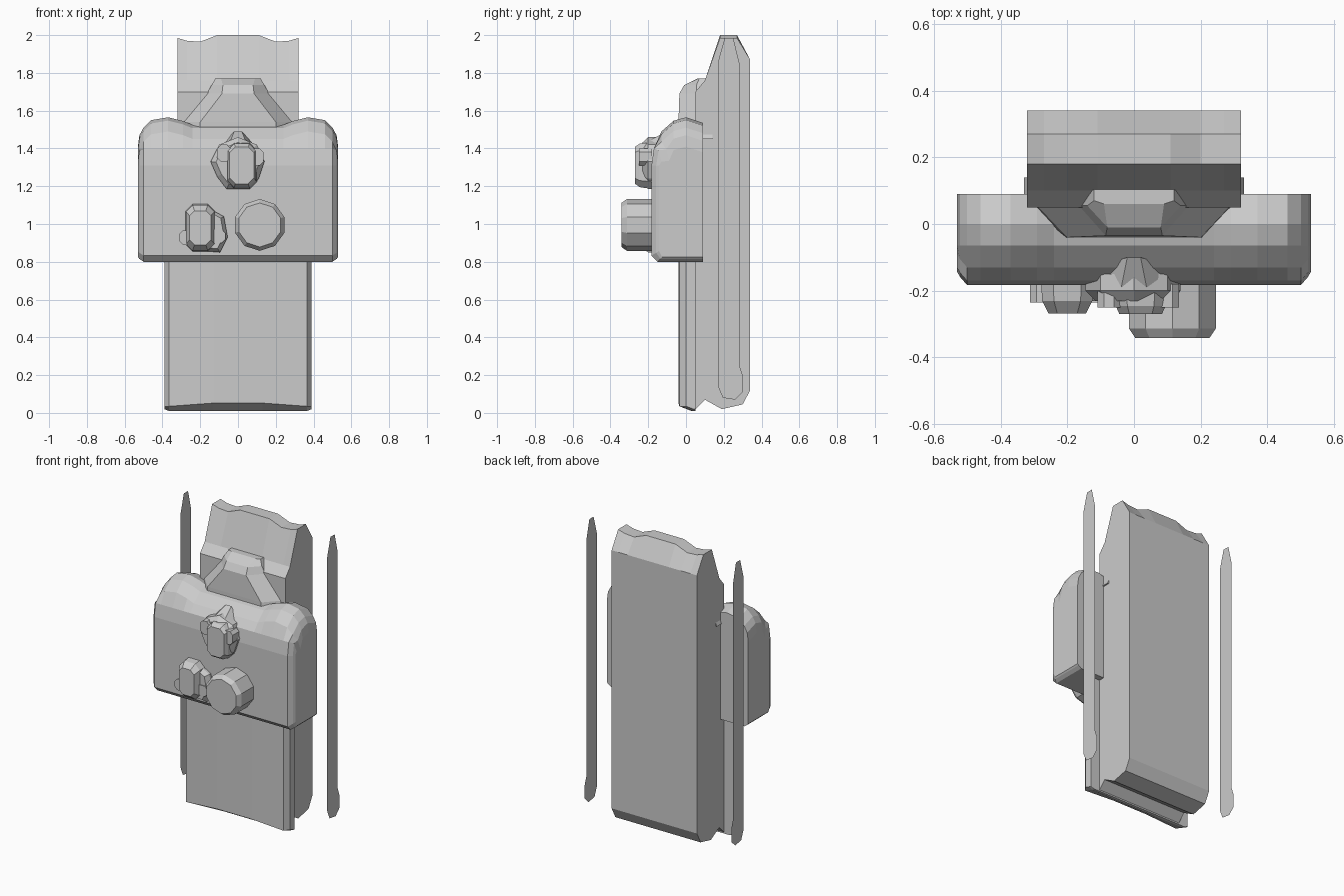
import bpy, bmesh, math

if "Cube" in bpy.data.objects:
    bpy.data.objects.remove(bpy.data.objects["Cube"])


def loft(name, rings, cap=True):
    """Skin a list of equal-length closed rings; flat shaded."""
    bm = bmesh.new()
    vs = [[bm.verts.new(p) for p in r] for r in rings]
    n = len(vs[0])
    for a, b in zip(vs, vs[1:]):
        for i in range(n):
            j = (i + 1) % n
            bm.faces.new((a[i], a[j], b[j], b[i]))
    if cap:
        bm.faces.new(vs[0][::-1])
        bm.faces.new(vs[-1])
    bmesh.ops.recalc_face_normals(bm, faces=bm.faces)
    me = bpy.data.meshes.new(name)
    bm.to_mesh(me)
    bm.free()
    ob = bpy.data.objects.new(name, me)
    bpy.context.collection.objects.link(ob)
    return ob


def mirror_stations(st):
    """Right-hand stations (x, ...) from outside inward, plus left copies."""
    return st + [(-s[0],) + s[1:] for s in reversed(st)]


def front_part(name, outline, layers, c=(0, 0)):
    """Outline in x,z, pushed forward in layers of (y, scale) about c."""
    return loft(name, [[(c[0] + x * s, y, c[1] + z * s) for x, z in outline]
                       for y, s in layers])


def chamfer_rect(x0, x1, z0, z1, c):
    return [(x0 + c, z0), (x1 - c, z0), (x1, z0 + c), (x1, z1 - c),
            (x1 - c, z1), (x0 + c, z1), (x0, z1 - c), (x0, z0 + c)]


# Tall back body: side profile with a wavy top edge
rings = []
for x, zt in mirror_stations([(.32, 1.985), (.27, 1.97), (.2, 1.965), (.11, 2.0)]):
    rings.append([(x, y, z) for y, z in [
        (.05, .02), (.10, .07), (.19, .02), (.30, .045), (.34, .12),
        (.34, 1.87), (.27, zt), (.18, zt), (.10, 1.76), (.05, 1.7)]])
loft("back_body", rings)

# Front plate with chamfered sides and a sloped bottom edge
rings = []
for x, yf, zf, zb in mirror_stations([(.39, 0, .035, .02), (.365, -.035, .035, .01),
                                      (.13, -.04, .052, .01)]):
    rings.append([(x, .05, zb), (x, yf + (.04 if x * x > .14 else .07), zb),
                  (x, yf, zf), (x, yf, 1.3), (x, .05, 1.3)])
loft("front_plate", rings)

# Sloped collar above the housing
rings = []
for z, yf, xf, xb in [(1.45, -.04, .21, .33), (1.54, -.04, .2, .29), (1.69, -.035, .085, .165),
                      (1.735, -.01, .08, .14), (1.77, .06, .09, .12)]:
    ym = max(yf + .01, .055)
    rings.append([(-xf, yf, z), (xf, yf, z), (xb, ym, z), (xb, .14, z),
                  (-xb, .14, z), (-xb, ym, z)])
loft("collar", rings)

# Wide housing with raised rounded shoulders
rings = []
for x, zt, d in mirror_stations([(.53, 1.41, .04), (.522, 1.47, .025), (.50, 1.51, 0),
                                 (.46, 1.55, 0), (.37, 1.565, 0), (.29, 1.545, 0),
                                 (.24, 1.525, 0)]):
    zb = .8 + d * .6
    rings.append([(x, y, z) for y, z in [
        (.09, zb), (-.15 + d * .6, zb), (-.183 + d, zb + .033), (-.183 + d, 1.31),
        (-.17 + d, min(1.4, zt - .08)), (-.13 + d, zt - .075), (-.065, zt - .018),
        (0, zt), (.09, zt - .03)]])
loft("housing", rings)

# Round button
ring10 = [(.137 * math.cos(math.radians(36 * i + 18)),
           .137 * math.sin(math.radians(36 * i + 18))) for i in range(10)]
front_part("round_button", ring10, [(-.15, 1), (-.313, 1), (-.342, .85)], (.115, .995))

# Upper knob: seat, fairing up to the housing top, grip and side nub
seat = [(-.1, .1), (0, .14), (.1, .1), (.14, .01), (.11, -.08),
        (.06, -.135), (-.06, -.135), (-.11, -.07), (-.145, .01)]
front_part("upper_knob_seat", seat, [(-.15, 1), (-.2, 1), (-.23, .8)], (0, 1.32))
loft("upper_knob_fairing", [
    [(-.1, -.2, 1.40), (.1, -.2, 1.40), (.04, -.2, 1.44), (-.04, -.2, 1.44)],
    [(-.14, -.14, 1.36), (.14, -.14, 1.36), (.02, -.1, 1.49), (-.02, -.1, 1.49)]])
front_part("upper_knob_grip", chamfer_rect(-.075, .075, -.12, .11, .035),
           [(-.18, 1.08), (-.245, 1), (-.27, .85)], (.02, 1.315))
for i, (x0, x1, z0, z1) in enumerate([(-.11, -.04, 1.33, 1.42), (.06, .135, 1.31, 1.40)]):
    front_part("upper_knob_nub_%d" % i, chamfer_rect(x0, x1, z0, z1, .02),
               [(-.18, 1), (-.25, 1)])

# Lower knob: irregular seat, grip and side nubs
seat = [(0, .12), (.11, .06), (.13, -.05), (.09, -.13), (-.03, -.12), (-.09, -.07), (-.08, .06)]
front_part("lower_knob_seat", seat, [(-.15, 1), (-.2, 1), (-.23, .85)], (-.185, .98))
front_part("lower_knob_grip", chamfer_rect(-.075, .075, -.12, .12, .035),
           [(-.17, 1.05), (-.23, 1), (-.268, .75)], (-.2, .98))
for i, (x0, x1, z0, z1) in enumerate([(-.312, -.25, .89, .965), (-.15, -.065, .9, .97)]):
    front_part("lower_knob_nub_%d" % i, chamfer_rect(x0, x1, z0, z1, .02),
               [(-.18, 1), (-.235, 1)])

# Thin free-standing side strips
strip = [(.17, .14), (.195, .08), (.26, .07), (.30, .11), (.30, .2), (.283, .25),
         (.283, 1.85), (.25, 1.985), (.205, 1.985), (.17, 1.86)]
for side, x in (("left", -.55), ("right", .55)):
    me = bpy.data.meshes.new(side + "_strip")
    pts = [(x, y, z) for y, z in (strip if x > 0 else strip[::-1])]
    me.from_pydata(pts, [], [list(range(len(pts)))])
    bpy.context.collection.objects.link(bpy.data.objects.new(side + "_strip", me))
